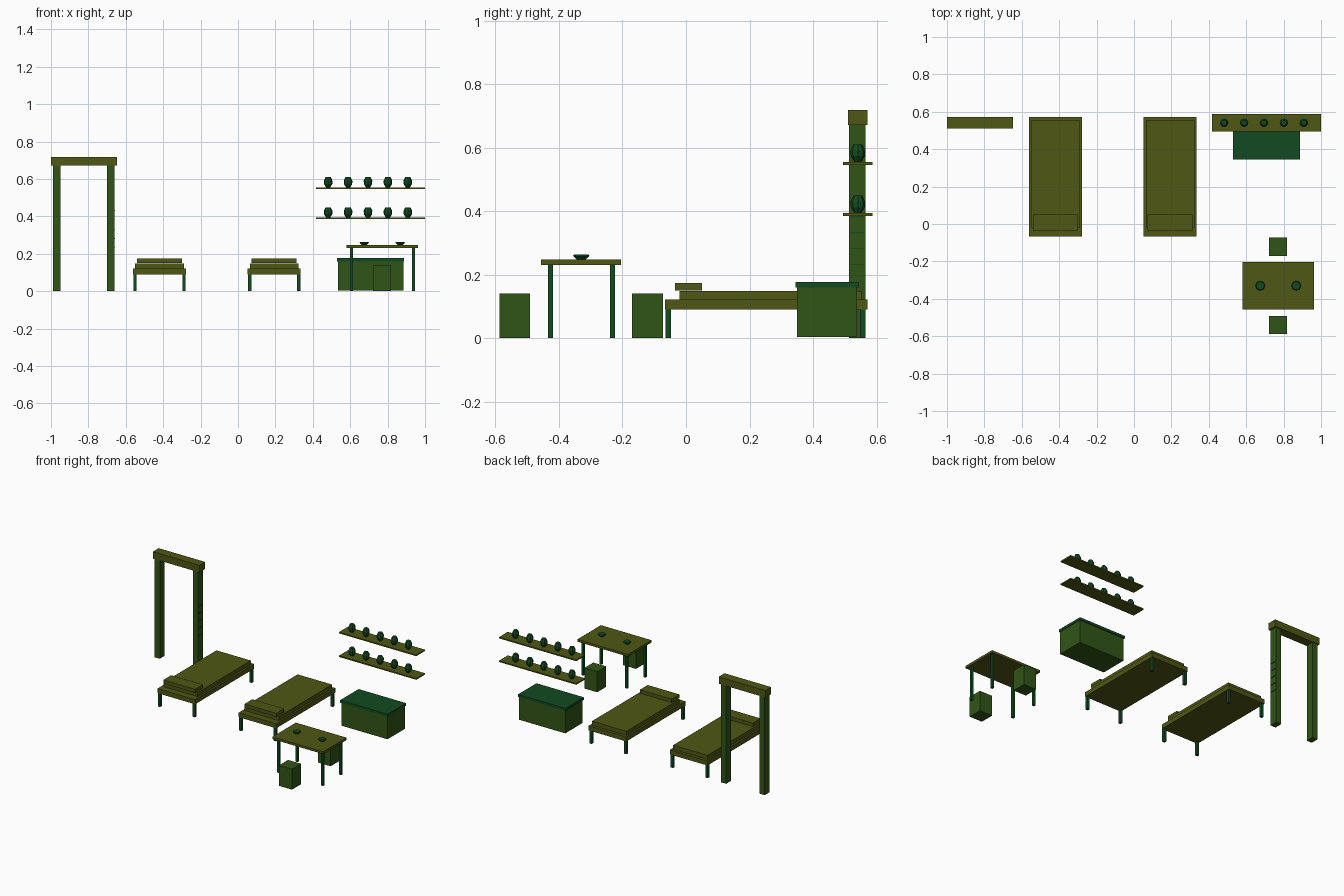
import bpy, bmesh, math

if "Cube" in bpy.data.objects:
    bpy.data.objects.remove(bpy.data.objects["Cube"])


def material(name, rgb):
    m = bpy.data.materials.new(name)
    m.diffuse_color = (*rgb, 1)
    m.use_nodes = True
    m.node_tree.nodes["Principled BSDF"].inputs["Base Color"].default_value = m.diffuse_color
    return m


OLIVE = material("olive", (0.08, 0.095, 0.007))
MOSS = material("moss", (0.03, 0.09, 0.008))
GREEN = material("green", (0.006, 0.07, 0.015))


def finish(name, bm, mat):
    bmesh.ops.recalc_face_normals(bm, faces=bm.faces[:])
    me = bpy.data.meshes.new(name)
    bm.to_mesh(me)
    bm.free()
    me.materials.append(mat)
    ob = bpy.data.objects.new(name, me)
    bpy.context.collection.objects.link(ob)
    return ob


def box(name, x, y, z, mat):
    """Box from (min, max) ranges."""
    bm = bmesh.new()
    bmesh.ops.create_cube(bm, size=1)
    for v in bm.verts:
        for i, (a, b) in enumerate((x, y, z)):
            v.co[i] = (a + b) / 2 + v.co[i] * (b - a)
    return finish(name, bm, mat)


def turned(name, profile, at, mat, sides=8):
    """Capped low-poly turned shape from (radius, height) points."""
    bm = bmesh.new()
    rings = []
    for r, z in profile:
        rings.append([bm.verts.new((at[0] + r * math.cos(2 * math.pi * i / sides),
                                    at[1] + r * math.sin(2 * math.pi * i / sides),
                                    at[2] + z)) for i in range(sides)])
    for lo, hi in zip(rings, rings[1:]):
        for i in range(sides):
            j = (i + 1) % sides
            bm.faces.new((lo[i], lo[j], hi[j], hi[i]))
    bm.faces.new(rings[0][::-1])
    bm.faces.new(rings[-1])
    return finish(name, bm, mat)


def legs(name, x, y, top, w, d):
    """Four legs at the corners of a rectangle."""
    for x0 in (x[0], x[1] - w):
        for y0 in (y[0], y[1] - d):
            box(name, (x0, x0 + w), (y0, y0 + d), (0, top), GREEN)


# Door frame
for x0 in (-0.99, -0.70):
    box("door_post", (x0, x0 + 0.04), (0.513, 0.566), (0, 0.675), MOSS)
box("door_lintel", (-1.0, -0.648), (0.51, 0.572), (0.671, 0.719), OLIVE)
# Height notches on the right post
for i in range(5):
    z = 0.23 + 0.05 * i
    box("height_mark", (-0.662, -0.657), (0.52, 0.56), (z, z + 0.004), GREEN)

# Beds
for cx in (-0.42, 0.193):
    box("bed_frame", (cx - 0.142, cx + 0.142), (-0.066, 0.572), (0.09, 0.121), OLIVE)
    box("mattress", (cx - 0.13, cx + 0.13), (-0.02, 0.553), (0.121, 0.149), OLIVE)
    box("pillow", (cx - 0.12, cx + 0.12), (-0.034, 0.05), (0.15, 0.174), OLIVE)
    legs("bed_leg", (cx - 0.14, cx + 0.14), (-0.065, 0.566), 0.095, 0.018, 0.018)

# Chest
box("chest_body", (0.535, 0.884), (0.35, 0.538), (0.003, 0.16), MOSS)
box("chest_lid", (0.53, 0.888), (0.345, 0.544), (0.16, 0.177), GREEN)

# Wall shelves with jars
JAR = [(0.011, 0), (0.022, 0.018), (0.023, 0.036), (0.014, 0.055)]
for z in (0.385, 0.546):
    box("shelf", (0.417, 1.0), (0.494, 0.588), (z, z + 0.009), OLIVE)
    for i in range(5):
        turned("jar", JAR, (0.482 + 0.1065 * i, 0.541, z + 0.009), GREEN)

# Table with bowls
box("table_top", (0.58, 0.963), (-0.457, -0.204), (0.231, 0.247), OLIVE)
legs("table_leg", (0.60, 0.947), (-0.435, -0.223), 0.235, 0.016, 0.016)
BOWL = [(0.013, 0), (0.026, 0.012), (0.022, 0.017)]
for x in (0.675, 0.867):
    turned("bowl", BOWL, (x, -0.33, 0.247), GREEN)

# Stools
for y0 in (-0.588, -0.17):
    box("stool", (0.722, 0.819), (y0, y0 + 0.097), (0, 0.14), MOSS)
